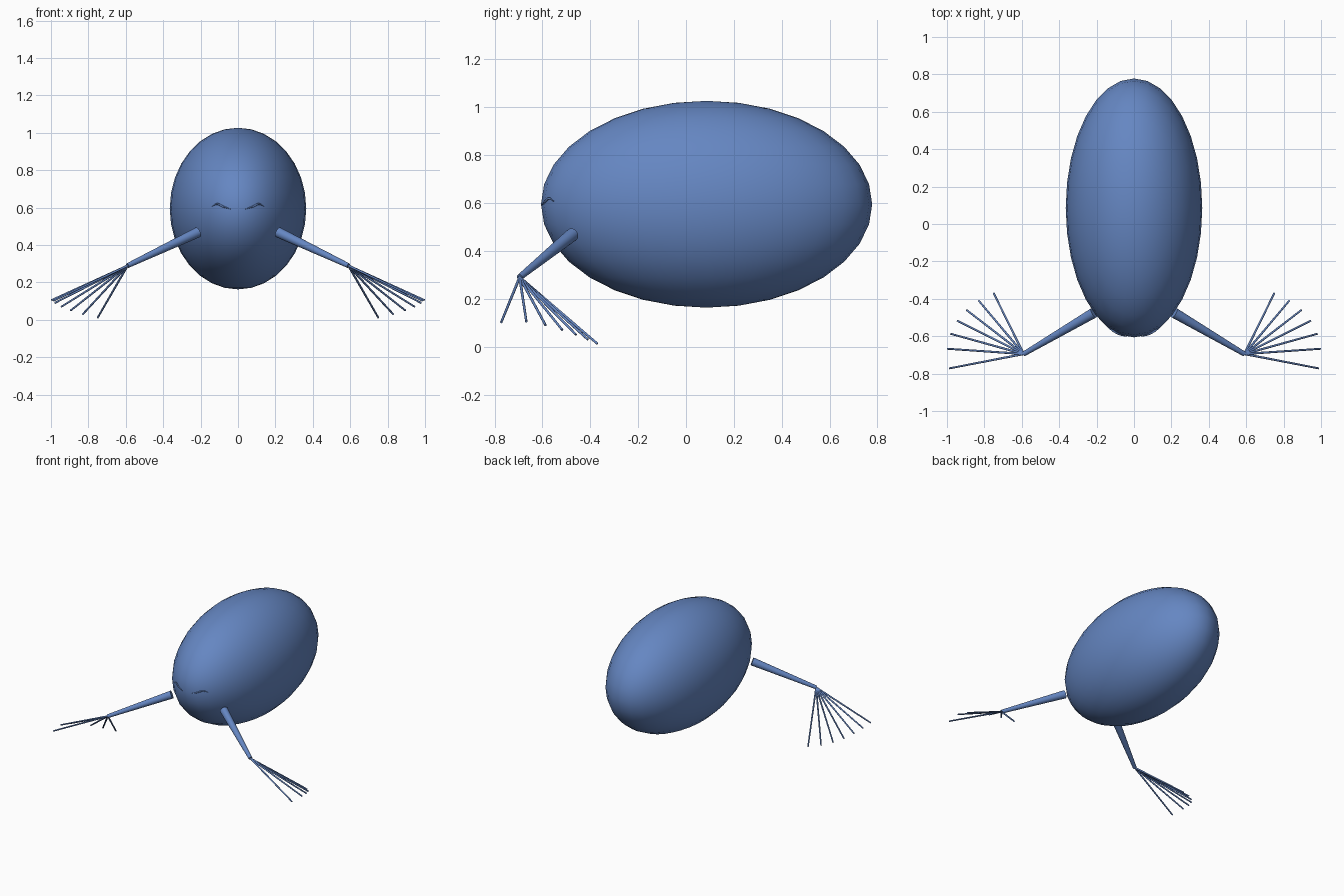
import bpy
from mathutils import Vector

if "Cube" in bpy.data.objects:
    bpy.data.objects.remove(bpy.data.objects["Cube"], do_unlink=True)

# Single blue skin colour
blue = bpy.data.materials.new("soft blue")
blue.use_nodes = True
colour = (0.13, 0.24, 0.54, 1)
blue.diffuse_color = colour
blue.node_tree.nodes["Principled BSDF"].inputs["Base Color"].default_value = colour


def finish(name):
    obj = bpy.context.object
    obj.name = name
    obj.data.materials.append(blue)
    bpy.ops.object.shade_smooth_by_angle()
    return obj


def limb(name, start, end, r_start, r_end, sides):
    """Tapered cylinder between two points."""
    a, b = Vector(start), Vector(end)
    bpy.ops.mesh.primitive_cone_add(
        vertices=sides, radius1=r_start, radius2=r_end,
        depth=(b - a).length, location=(a + b) / 2,
        rotation=(b - a).to_track_quat('Z', 'Y').to_euler())
    return finish(name)


def brow(name, points, radius):
    """Thin wavy ridge lying on the face."""
    curve = bpy.data.curves.new(name, 'CURVE')
    curve.dimensions = '3D'
    curve.bevel_depth = radius
    curve.bevel_resolution = 2
    curve.use_fill_caps = True
    spline = curve.splines.new('BEZIER')
    spline.bezier_points.add(len(points) - 1)
    for bez, p in zip(spline.bezier_points, points):
        bez.co = p
        bez.handle_left_type = bez.handle_right_type = 'AUTO'
    spline.bezier_points[0].radius = spline.bezier_points[-1].radius = 0.3
    obj = bpy.data.objects.new(name, curve)
    bpy.context.collection.objects.link(obj)
    curve.materials.append(blue)


# Egg-shaped body
CENTRE = Vector((0, 0.086, 0.595))
RADII = Vector((0.365, 0.692, 0.432))
bpy.ops.mesh.primitive_uv_sphere_add(segments=32, ring_count=16, location=CENTRE)
bpy.context.object.scale = RADII
finish("body")


def on_face(x, z):
    """Point on the front of the body."""
    u, w = x / RADII.x, (z - CENTRE.z) / RADII.z
    return (x, CENTRE.y - RADII.y * (1 - u * u - w * w) ** 0.5, z)


# Fingertips fan from back to front around the wrist
tips = [(0.75, -0.37, 0.012), (0.83, -0.41, 0.03), (0.895, -0.46, 0.05),
        (0.945, -0.517, 0.07), (0.98, -0.587, 0.09),
        (0.998, -0.667, 0.105), (0.988, -0.772, 0.102)]
brow_line = [(0.14, 0.608), (0.11, 0.619), (0.08, 0.606), (0.04, 0.592)]

for side, s in (("left", 1), ("right", -1)):
    wrist = (0.59 * s, -0.695, 0.29)
    limb(side + "_arm", (0.215 * s, -0.475, 0.468), wrist, 0.028, 0.013, 24)
    for i, (x, y, z) in enumerate(tips):
        limb(f"{side}_finger_{i + 1}", wrist, (x * s, y, z), 0.006, 0.005, 12)
    brow(side + "_brow", [on_face(x * s, z) for x, z in brow_line], 0.005)
